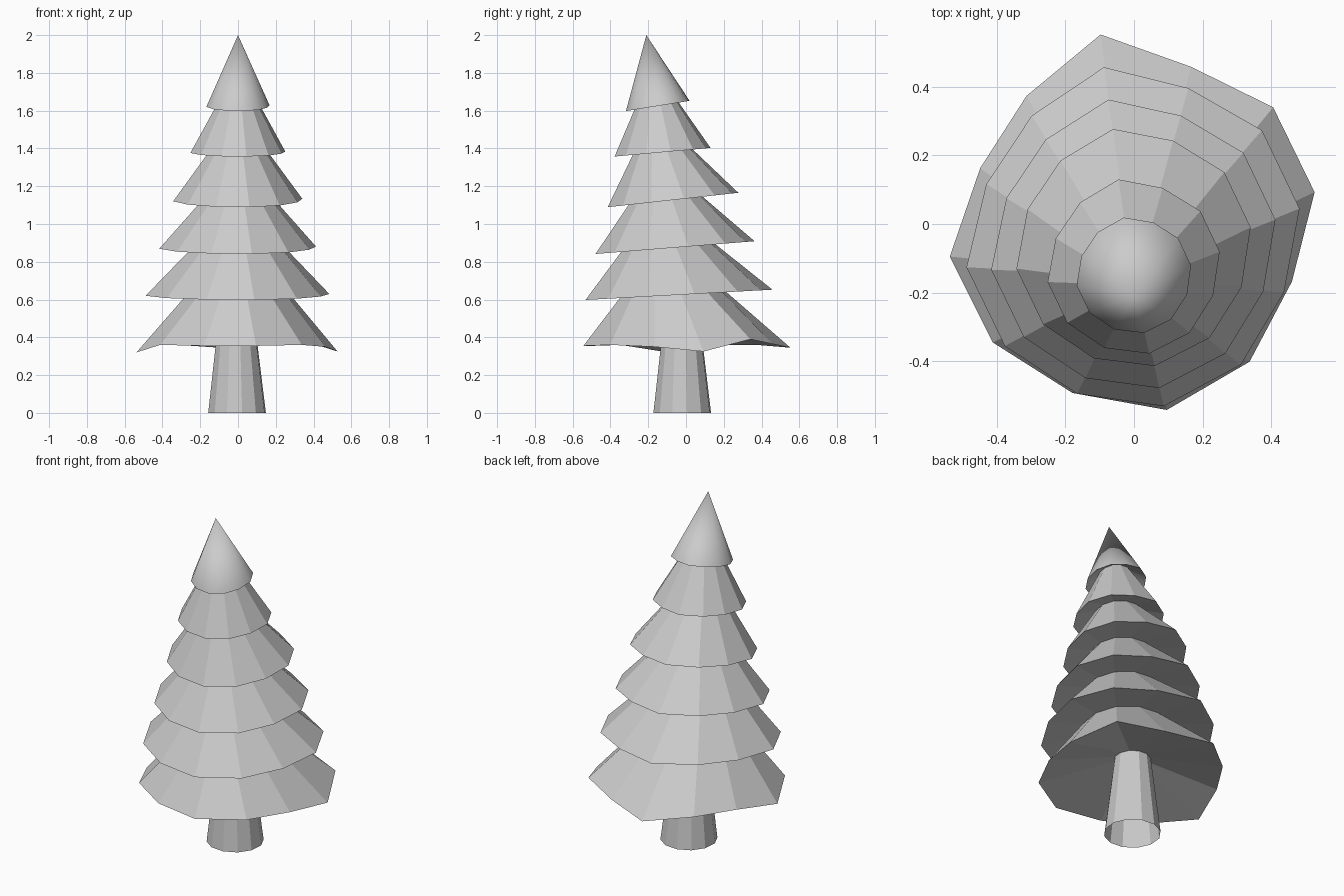
import bpy, bmesh
from math import cos, sin, radians

cube = bpy.data.objects.get("Cube")
if cube:
    bpy.data.objects.remove(cube, do_unlink=True)

grey = bpy.data.materials.new("plain grey")
grey.use_nodes = True
COLOUR = (0.6, 0.6, 0.6, 1)
grey.diffuse_color = COLOUR
grey.node_tree.nodes["Principled BSDF"].inputs["Base Color"].default_value = COLOUR

SIDES = 12
# Hand-cut unevenness of the branch tips, as radius factors around the trunk
UNEVEN = [1.02, 1.01, .93, 1.07, .93, .91, 1.04, 1.025, 1.0, 1.05, 1.0, .935]
# Droop of the lowest branch tips
DROOP = [-.03, .035, .01, -.01, .005, .005, -.035, .005, 0, 0, .005, -.005]


def ring(z, r, cy, slope=0.0, uneven=0.0, droop=0.0, cx=0.0):
    """A tilted, slightly uneven circle of points."""
    points = []
    for i in range(SIDES):
        a = radians(10 + i * 360 / SIDES)
        rr = r * (1 + uneven * (UNEVEN[i] - 1))
        x, y = rr * cos(a), rr * sin(a)
        points.append((cx + x, cy + y, z + slope * y + droop * DROOP[i]))
    return points


def loft(name, rings, tip=None):
    """Skin a stack of rings, optionally closing it in a point."""
    bm = bmesh.new()
    loops = [[bm.verts.new(p) for p in points] for points in rings]
    for low, high in zip(loops, loops[1:]):
        for i in range(SIDES):
            j = (i + 1) % SIDES
            bm.faces.new((low[i], low[j], high[j], high[i]))
    if tip:
        top = bm.verts.new(tip)
        for i in range(SIDES):
            bm.faces.new((loops[-1][i], loops[-1][(i + 1) % SIDES], top))
    mesh = bpy.data.meshes.new(name)
    bm.to_mesh(mesh)
    bm.free()
    mesh.materials.append(grey)
    obj = bpy.data.objects.new(name, mesh)
    bpy.context.collection.objects.link(obj)
    return obj


# Tapered trunk, open at the base
trunk_top = ring(.465, .10, -.022, cx=-.008)
loft("trunk", [ring(0, .155, -.02, cx=-.005), trunk_top])

# Branch tips: height, radius, y centre, tilt, unevenness, droop
rims = [
    (.355, .525, 0, 0, 1, 1),
    (.625, .485, -.04, .055, .6),
    (.875, .415, -.06, .08, .5),
    (1.127, .343, -.07, .11, .4),
    (1.38, .252, -.125, .09, .4),
    (1.625, .168, -.15, .16, .3),
]
# Necks where each tier tucks under the next one
necks = [
    (.67, .24, -.085, .1),
    (.915, .21, -.105, .1),
    (1.16, .165, -.115, .12),
    (1.42, .13, -.135, .12),
    (1.68, .088, -.16, .15),
]

# Foliage tiers: underside, rim, then sloping top
below = trunk_top
for n, (rim, neck) in enumerate(zip(rims, necks), 1):
    above = ring(*neck)
    loft(f"foliage_tier_{n}", [below, ring(*rim), above])
    below = above

# Pointed crown, leaning forward
crown = loft("foliage_crown", [below, ring(*rims[-1])], tip=(0, -.21, 2))
bpy.ops.object.select_all(action='DESELECT')
crown.select_set(True)
bpy.context.view_layer.objects.active = crown
bpy.ops.object.shade_smooth_by_angle(angle=radians(40))
